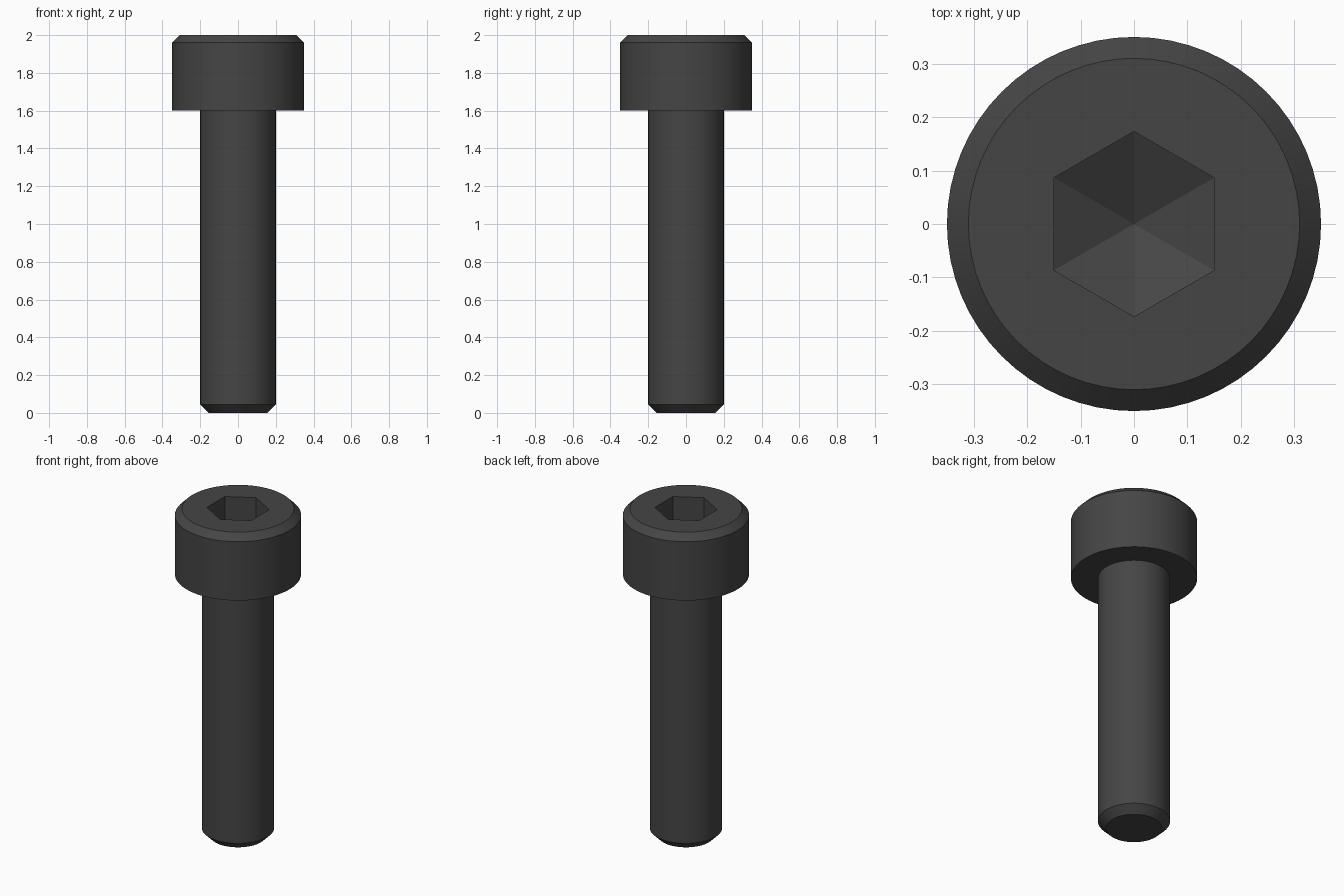
import bpy, bmesh, math

cube = bpy.data.objects.get("Cube")
if cube:
    bpy.data.objects.remove(cube, do_unlink=True)

SIDES = 64

steel = bpy.data.materials.new("black_steel")
steel.use_nodes = True
colour = (0.06, 0.06, 0.06, 1)
steel.diffuse_color = colour
steel.node_tree.nodes["Principled BSDF"].inputs["Base Color"].default_value = colour


def ring(bm, radius, z, sides=SIDES):
    step = math.tau / sides
    return [bm.verts.new((radius * math.cos(math.pi / 2 + i * step),
                          radius * math.sin(math.pi / 2 + i * step), z))
            for i in range(sides)]


def bridge(bm, low, high):
    for i in range(len(low)):
        j = (i + 1) % len(low)
        bm.faces.new((low[i], low[j], high[j], high[i]))


def lathe(bm, profile):
    rings = [ring(bm, r, z) for r, z in profile]
    for low, high in zip(rings, rings[1:]):
        bridge(bm, low, high)
    return rings


def loop_edges(bm, verts):
    return [bm.edges.get((v, verts[i - 1])) for i, v in enumerate(verts)]


def finish(bm, name):
    mesh = bpy.data.meshes.new(name)
    bm.to_mesh(mesh)
    bm.free()
    mesh.materials.append(steel)
    obj = bpy.data.objects.new(name, mesh)
    bpy.context.collection.objects.link(obj)
    bpy.ops.object.select_all(action='DESELECT')
    obj.select_set(True)
    bpy.context.view_layer.objects.active = obj
    bpy.ops.object.shade_smooth_by_angle(angle=math.radians(20))


# Shank with a chamfered tip, open where it meets the head
bm = bmesh.new()
rings = lathe(bm, [(0.155, 0), (0.2, 0.045), (0.2, 1.6)])
bm.faces.new(rings[0][::-1])
finish(bm, "shank")

# Head: underside collar, wall and top chamfer
bm = bmesh.new()
rings = lathe(bm, [(0.2, 1.6), (0.35, 1.6), (0.35, 1.96), (0.31, 2)])

# Hex socket with straight walls and a shallow pointed floor
hex_radius = 0.15 / math.cos(math.pi / 6)
floor = ring(bm, hex_radius, 1.8, 6)
rim = ring(bm, hex_radius, 2, 6)
bridge(bm, rim, floor)
point = bm.verts.new((0, 0, 1.71))
for i in range(6):
    bm.faces.new((floor[i - 1], floor[i], point))

# Flat top between the socket rim and the chamfer
bmesh.ops.triangle_fill(bm, edges=loop_edges(bm, rings[-1]) + loop_edges(bm, rim),
                        use_beauty=True, normal=(0, 0, 1))
bmesh.ops.recalc_face_normals(bm, faces=bm.faces)
finish(bm, "head")
